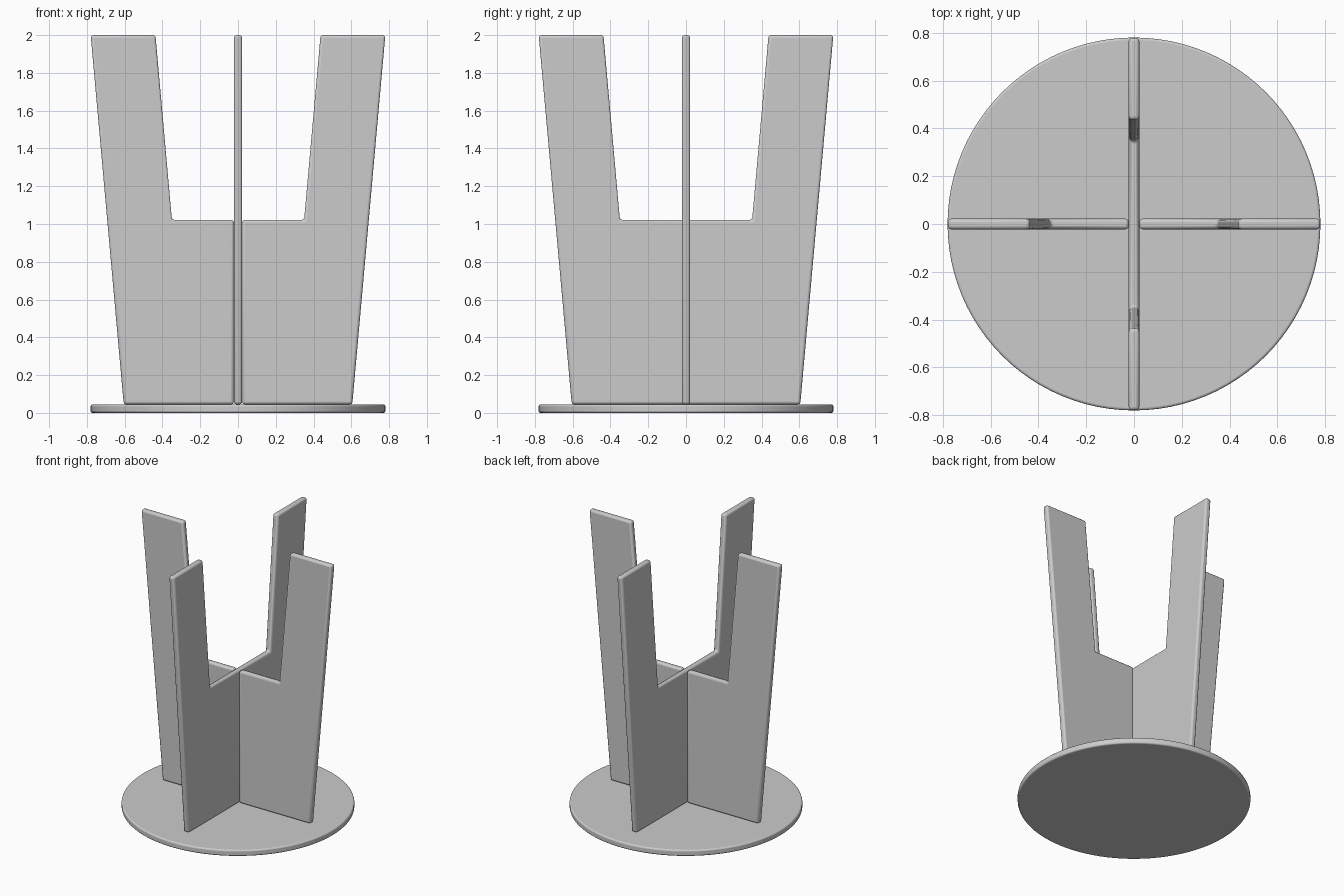
import bpy, bmesh
from math import radians

if "Cube" in bpy.data.objects:
    bpy.data.objects.remove(bpy.data.objects["Cube"])

T = 0.044  # sheet thickness


def finish(obj, width):
    bev = obj.modifiers.new("soft_edges", "BEVEL")
    bev.width = width
    bev.segments = 3
    bev.limit_method = "ANGLE"
    bev.angle_limit = radians(30)
    bpy.ops.object.select_all(action="DESELECT")
    obj.select_set(True)
    bpy.context.view_layer.objects.active = obj
    bpy.ops.object.shade_smooth_by_angle(angle=radians(35))


def panel(name, profile, turn):
    # extrude an x-z profile to sheet thickness, then turn about z
    bm = bmesh.new()
    face = bm.faces.new([bm.verts.new((x, -T / 2, z)) for x, z in profile])
    ext = bmesh.ops.extrude_face_region(bm, geom=[face])
    moved = [v for v in ext["geom"] if isinstance(v, bmesh.types.BMVert)]
    bmesh.ops.translate(bm, vec=(0, T, 0), verts=moved)
    bmesh.ops.recalc_face_normals(bm, faces=bm.faces)
    mesh = bpy.data.meshes.new(name)
    bm.to_mesh(mesh)
    bm.free()
    obj = bpy.data.objects.new(name, mesh)
    bpy.context.collection.objects.link(obj)
    obj.rotation_euler.z = radians(turn)
    finish(obj, 0.014)


# round base
bpy.ops.mesh.primitive_cylinder_add(vertices=96, radius=0.78, depth=0.045,
                                    location=(0, 0, 0.0225))
base = bpy.context.object
base.name = "round_base"
finish(base, 0.01)

# outline of one upright, from its inner edge outwards and back
outer = [(0.605, 0.045), (0.78, 2.0), (0.437, 2.0), (0.35, 1.022)]

# continuous front-to-back panel
panel("long_panel", outer + [(-x, z) for x, z in reversed(outer)], 90)

# two side wings butting against it
wing = [(T / 2, 0.045)] + outer + [(T / 2, 1.022)]
for name, turn in (("right_wing", 0), ("left_wing", 180)):
    panel(name, wing, turn)
